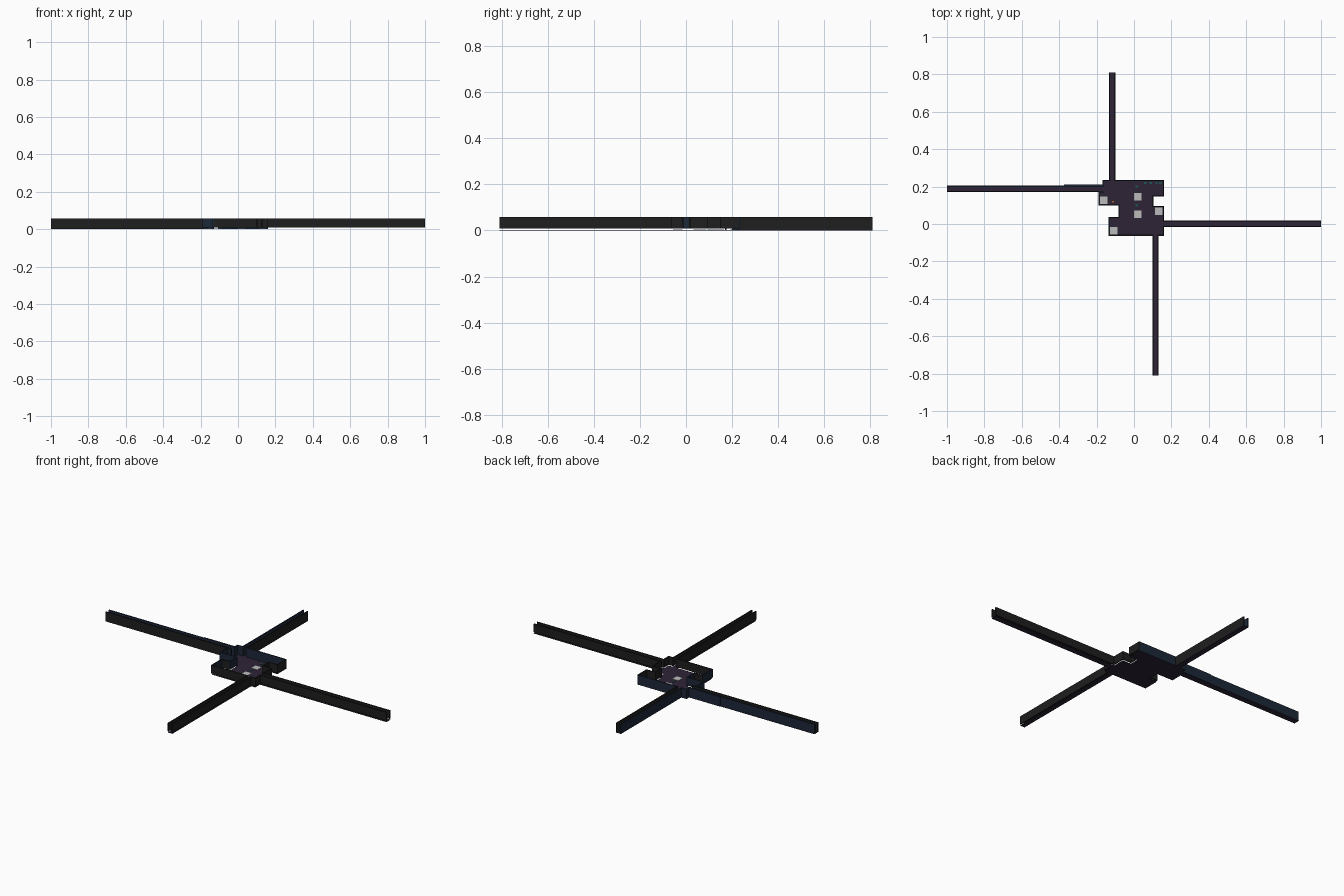
import bpy, bmesh
from mathutils import Matrix, Vector

if "Cube" in bpy.data.objects:
    bpy.data.objects.remove(bpy.data.objects["Cube"])

TOP = 0.058      # wall top
GAP = 0.008      # raised walls start here
T = 0.006        # wall thickness


def material(name, rgb):
    m = bpy.data.materials.new(name)
    m.diffuse_color = (*rgb, 1)
    m.use_nodes = True
    m.node_tree.nodes["Principled BSDF"].inputs["Base Color"].default_value = m.diffuse_color
    return m


DARK = material("dark_stone", (0.013, 0.013, 0.013))
NAVY = material("navy_stone", (0.012, 0.021, 0.04))
PURPLE = material("purple_floor", (0.027, 0.017, 0.037))
GREY = material("grey_tile", (0.5, 0.5, 0.5))
TEAL = material("teal_moss", (0.01, 0.1, 0.1))
ORANGE = material("orange_ember", (0.5, 0.1, 0.02))


def finish(bm, name, mat):
    me = bpy.data.meshes.new(name)
    bm.to_mesh(me)
    bm.free()
    me.materials.append(mat)
    ob = bpy.data.objects.new(name, me)
    bpy.context.collection.objects.link(ob)
    return ob


def add_box(bm, x0, x1, y0, y1, z0, z1):
    lo, hi = Vector((x0, y0, z0)), Vector((x1, y1, z1))
    mtx = Matrix.Translation((lo + hi) / 2) @ Matrix.Diagonal((*(hi - lo), 1))
    bmesh.ops.create_cube(bm, size=1, matrix=mtx)


def boxes(name, mat, items):
    bm = bmesh.new()
    for it in items:
        add_box(bm, *it)
    return finish(bm, name, mat)


def walls(name, mat, z0, segments):
    # each segment is an axis-aligned centre line x0, y0, x1, y1
    h = T / 2
    boxes(name, mat, [(min(a, c) - h, max(a, c) + h, min(b, d) - h, max(b, d) + h, z0, TOP)
                      for a, b, c, d in segments])


# room floor: one stepped outline
outline = [(-.165, .232), (-.165, .17), (-.188, .17), (-.188, .102), (-.08, .102), (-.08, .035),
           (-.132, .035), (-.132, -.06), (.157, -.06), (.157, .093), (.1, .093), (.1, .15),
           (.157, .15), (.157, .232)]
bm = bmesh.new()
bm.faces.new([bm.verts.new((x, y, 0)) for x, y in outline])
bmesh.ops.recalc_face_normals(bm, faces=bm.faces)
r = bmesh.ops.extrude_face_region(bm, geom=bm.faces[:])
bmesh.ops.translate(bm, vec=(0, 0, .002),
                    verts=[v for v in r["geom"] if isinstance(v, bmesh.types.BMVert)])
bmesh.ops.recalc_face_normals(bm, faces=bm.faces)
finish(bm, "room_floor", PURPLE)

# room walls, with an opening where each corridor joins
walls("room_north_walls", NAVY, 0, [(-.165, .232, -.134, .232), (-.1, .232, .157, .232),
                                    (-.165, .232, -.165, .207)])
walls("room_west_walls", NAVY, GAP, [(-.188, .17, -.188, .102), (-.188, .17, -.165, .17),
                                     (-.188, .102, -.08, .102), (-.08, .102, -.08, .035),
                                     (-.132, .035, -.132, -.06)])
walls("room_south_walls", DARK, GAP, [(-.132, .035, -.08, .035), (-.132, -.06, .102, -.06),
                                      (.128, -.06, .157, -.06)])
walls("room_east_walls", DARK, GAP, [(.157, -.06, .157, -.013), (.157, .017, .157, .093),
                                     (.1, .093, .157, .093), (.1, .093, .1, .15),
                                     (.1, .15, .157, .15), (.157, .15, .157, .232)])

# four open-ended corridors: floor strip plus two walls each
boxes("corridor_floors", PURPLE, [(.157, 1, -.016, .02, 0, .002), (-1, -.165, .17, .207, 0, .002),
                                  (-.134, -.1, .232, .81, 0, .002), (.1, .13, -.81, -.06, 0, .002)])
e = 1 - T / 2
n = .81 - T / 2
walls("east_corridor_walls", DARK, GAP, [(.157, -.013, e, -.013), (.157, .017, e, .017)])
walls("south_corridor_walls", DARK, GAP, [(.102, -n, .102, -.06), (.128, -n, .128, -.06)])
walls("west_corridor_north_wall", NAVY, 0, [(-e, .202, -.165, .202), (-.37, .207, -.165, .207)])
walls("west_corridor_south_wall", DARK, 0, [(-e, .173, -.168, .173)])
walls("north_corridor_west_wall", NAVY, 0, [(-.131, .232, -.131, n)])
walls("north_corridor_east_wall", DARK, 0, [(-.103, .232, -.103, n)])

# pale square floor tiles
tiles = [(.02, .146), (.02, .052), (.132, .068), (-.107, -.036), (-.163, .127)]
boxes("floor_tiles", GREY, [(x - .02, x + .02, y - .02, y + .02, .001, .004) for x, y in tiles])

# small coloured floor details
moss = [(.015, .2), (.015, .1), (.06, .219), (.09, .219), (.12, .219), (.14, .219)]
boxes("moss_patches", TEAL, [(x - .006, x + .006, y - .006, y + .006, .001, .004) for x, y in moss])
boxes("ember", ORANGE, [(-.118, -.106, .116, .122, .001, .004)])
